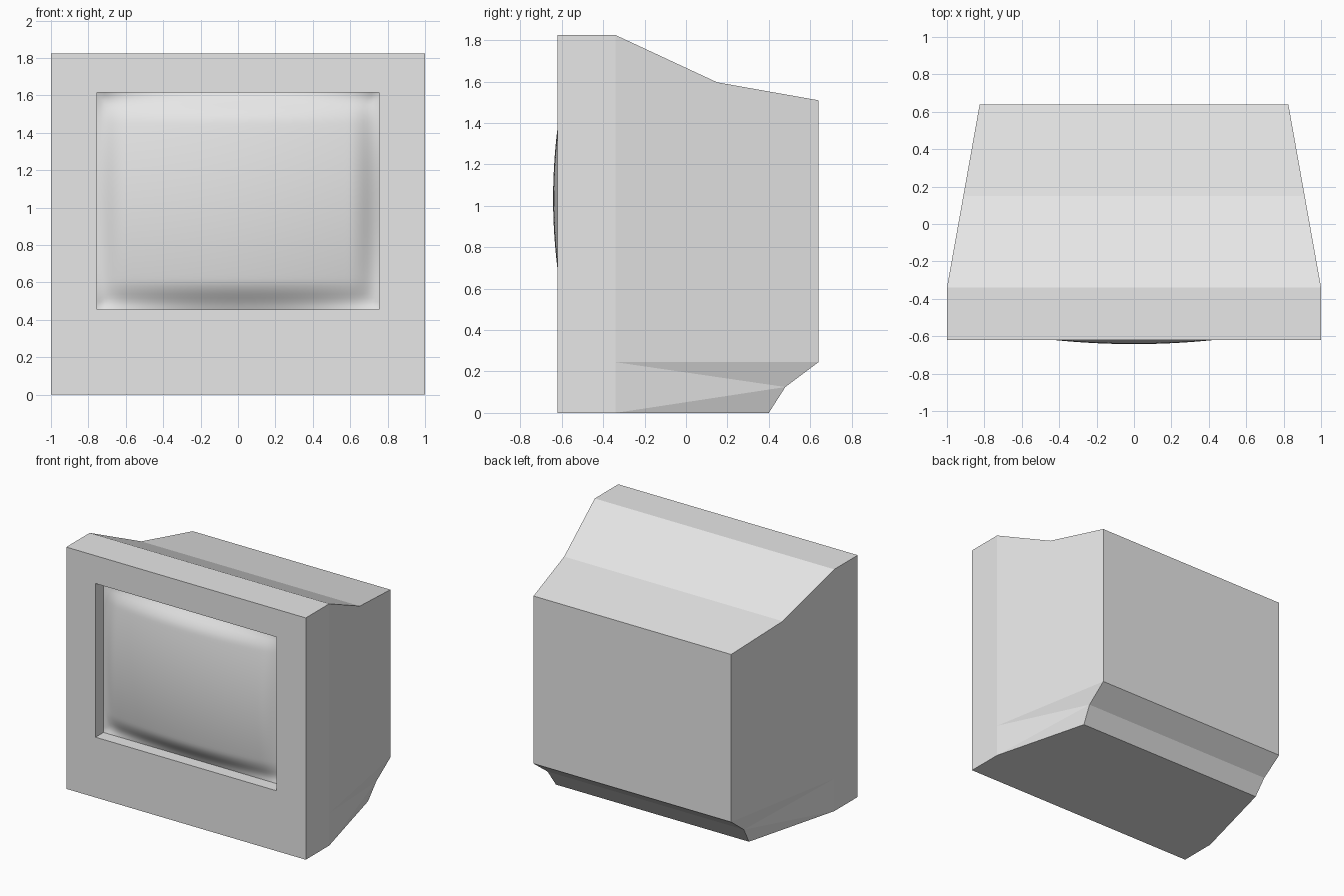
import bpy, bmesh

if "Cube" in bpy.data.objects:
    bpy.data.objects.remove(bpy.data.objects["Cube"])

grey = bpy.data.materials.new("light grey")
grey.diffuse_color = (0.8, 0.8, 0.8, 1)
grey.use_nodes = True
grey.node_tree.nodes["Principled BSDF"].inputs["Base Color"].default_value = grey.diffuse_color


def make_object(name, bm):
    mesh = bpy.data.meshes.new(name)
    bm.to_mesh(mesh)
    bm.free()
    mesh.materials.append(grey)
    obj = bpy.data.objects.new(name, mesh)
    bpy.context.collection.objects.link(obj)
    return obj


# Opening for the screen
HALF_W, HALF_H, MID_Z = 0.755, 0.58, 1.035
FRONT, DEEP = -0.62, -0.525

# Cabinet: side outline as (half width, y, z), mirrored across x
outline = {
    "A": (1, FRONT, 0), "B": (1, FRONT, 1.825), "C": (1, -0.34, 1.825),
    "D": (0.9125, 0.15, 1.597), "E": (0.825, 0.64, 1.51),
    "F": (0.825, 0.64, 0.245), "G": (0.82, 0.48, 0.125),
    "H": (0.806, 0.4, 0), "I": (1, -0.34, 0), "J": (1, -0.34, 0.245),
}
bm = bmesh.new()
sides = [{k: bm.verts.new((s * x, y, z)) for k, (x, y, z) in outline.items()}
         for s in (-1, 1)]
left, right = sides
for side in sides:
    for face in ("ABCJI", "CDEFJ", "JFG", "JGI", "IGH"):
        bm.faces.new([side[k] for k in face])

# Strips across the top, back and bottom
for a, b in ("BC", "CD", "DE", "EF", "FG", "GH", "HI", "IA"):
    bm.faces.new((left[a], left[b], right[b], right[a]))

# Front frame and recess walls
corners = ((-1, -1), (1, -1), (1, 1), (-1, 1))
outer = [left["A"], right["A"], right["B"], left["B"]]
rim, inner = [[bm.verts.new((sx * HALF_W, y, MID_Z + sz * HALF_H))
               for sx, sz in corners] for y in (FRONT, DEEP)]
for i in range(4):
    j = (i + 1) % 4
    bm.faces.new((outer[i], outer[j], rim[j], rim[i]))
    bm.faces.new((rim[i], rim[j], inner[j], inner[i]))
bmesh.ops.recalc_face_normals(bm, faces=bm.faces)
make_object("cabinet", bm)


# Screen: bulging glass that dips into a rounded valley at its edge
def ramp(distance, width):
    return max(0, 1 - distance / width) ** 2


bm = bmesh.new()
bmesh.ops.create_grid(bm, x_segments=72, y_segments=56, size=1)
for v in bm.verts:
    u, w = v.co.x, v.co.y
    ex, ez = HALF_W * (1 - abs(u)), HALF_H * (1 - abs(w))
    dome = -0.642 + 0.068 * u * u + 0.062 * w * w
    fall = 1 - (1 - ramp(ex, 0.16)) * (1 - ramp(ez, 0.16))
    lip = max(ramp(ex, 0.07), ramp(ez, 0.07))
    y = dome + (-0.505 - dome) * fall - 0.02 * lip
    v.co = (u * HALF_W, y, MID_Z + w * HALF_H)
for f in bm.faces:
    f.smooth = True
make_object("screen", bm)
